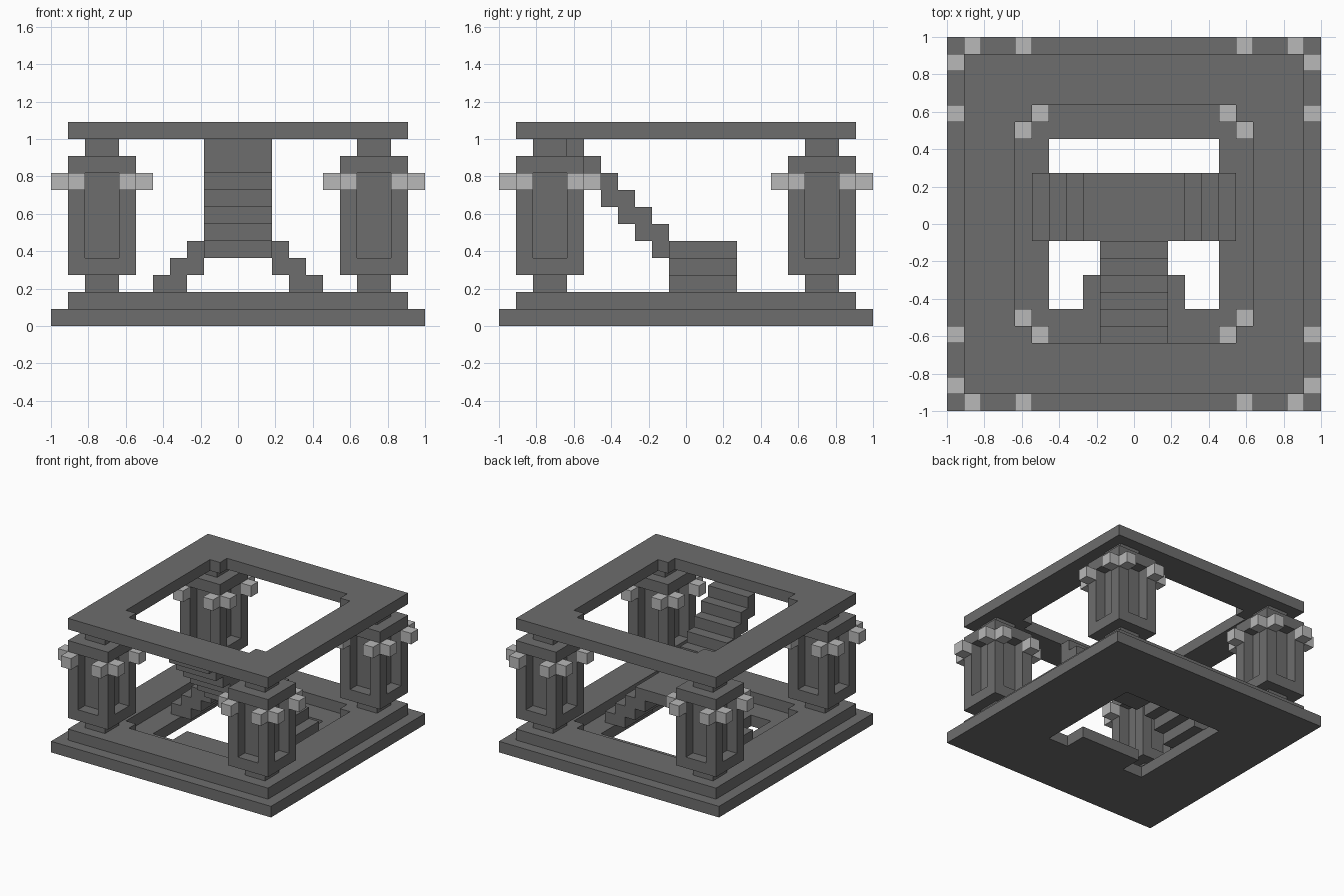
import bpy
import bmesh
from mathutils import Vector

U = 2 / 22  # one block

cube = bpy.data.objects.get("Cube")
if cube:
    bpy.data.objects.remove(cube, do_unlink=True)


def material(name, value):
    m = bpy.data.materials.new(name)
    m.use_nodes = True
    colour = (value, value, value, 1)
    m.diffuse_color = colour
    m.node_tree.nodes["Principled BSDF"].inputs["Base Color"].default_value = colour
    return m


STONE = material("dark grey stone", 0.155)
LAMP = material("light grey lamp", 0.48)


def cells(x0, x1, y0, y1, z0, z1):
    return {(x, y, z) for x in range(x0, x1) for y in range(y0, y1) for z in range(z0, z1)}


def build(name, blocks, mat):
    """Mesh only the exposed sides of a set of blocks, then merge flat areas."""
    bm = bmesh.new()
    for c in blocks:
        centre = Vector(c) + Vector((0.5, 0.5, 0.5))
        for axis in range(3):
            for sign in (-1, 1):
                n = [0, 0, 0]
                n[axis] = sign
                if tuple(a + b for a, b in zip(c, n)) in blocks:
                    continue
                n = Vector(n) / 2
                u = Vector((n.y, n.z, n.x))
                v = 2 * n.cross(u)
                corners = (-u - v, u - v, u + v, v - u)
                bm.faces.new([bm.verts.new((centre + n + k) * U) for k in corners])
    bmesh.ops.remove_doubles(bm, verts=bm.verts[:], dist=U / 100)
    bmesh.ops.dissolve_limit(bm, angle_limit=0.01, verts=bm.verts[:], edges=bm.edges[:])
    bm.normal_update()
    mesh = bpy.data.meshes.new(name)
    bm.to_mesh(mesh)
    bm.free()
    mesh.materials.append(mat)
    obj = bpy.data.objects.new(name, mesh)
    bpy.context.collection.objects.link(obj)
    return obj


def ring(z):
    """Square frame with a small filled block in each inner corner."""
    frame = cells(-10, 10, -10, 10, z, z + 1) - cells(-7, 7, -7, 7, z, z + 1)
    for x in (-7, 6):
        for y in (-7, 6):
            frame.add((x, y, z))
    return frame


# Floor with a central opening and a tongue at the front
floor = cells(-11, 11, -11, 11, 0, 1) - cells(-5, 5, -5, 5, 0, 1)
build("floor", floor | cells(-3, 3, -5, -3, 0, 1), STONE)
build("lower_ring", ring(1), STONE)
build("roof_ring", ring(11), STONE)

# Landing bridge with steps down both sides
bridge = cells(-3, 3, -1, 3, 4, 5)
for i in range(3):
    bridge |= cells(4 - i, 6 - i, -1, 3, 1 + i, 2 + i)
    bridge |= cells(i - 6, i - 4, -1, 3, 1 + i, 2 + i)
build("landing_bridge", bridge, STONE)

# Main stairs rising to the front
stairs = set()
for i in range(6):
    stairs |= cells(-2, 2, -2 - i, -1 - i, 4 + i, 6 + i)
build("main_stairs", stairs, STONE)

# Pillars: neck and core, end plates, corner posts, and a lamp on each post side
for sx, side in ((-10, "right"), (6, "left")):
    for sy, end in ((-10, "front"), (6, "back")):
        pillar = cells(sx + 1, sx + 3, sy + 1, sy + 3, 2, 11)
        for z in (3, 9):
            pillar |= cells(sx, sx + 4, sy, sy + 4, z, z + 1)
        lamps = set()
        for a in (0, 3):
            for b in (0, 3):
                pillar |= cells(sx + a, sx + a + 1, sy + b, sy + b + 1, 4, 9)
            for b in (-1, 4):
                lamps |= {(sx + a, sy + b, 8), (sx + b, sy + a, 8)}
        build(f"{end}_{side}_pillar", pillar, STONE)
        build(f"{end}_{side}_lamps", lamps, LAMP)
